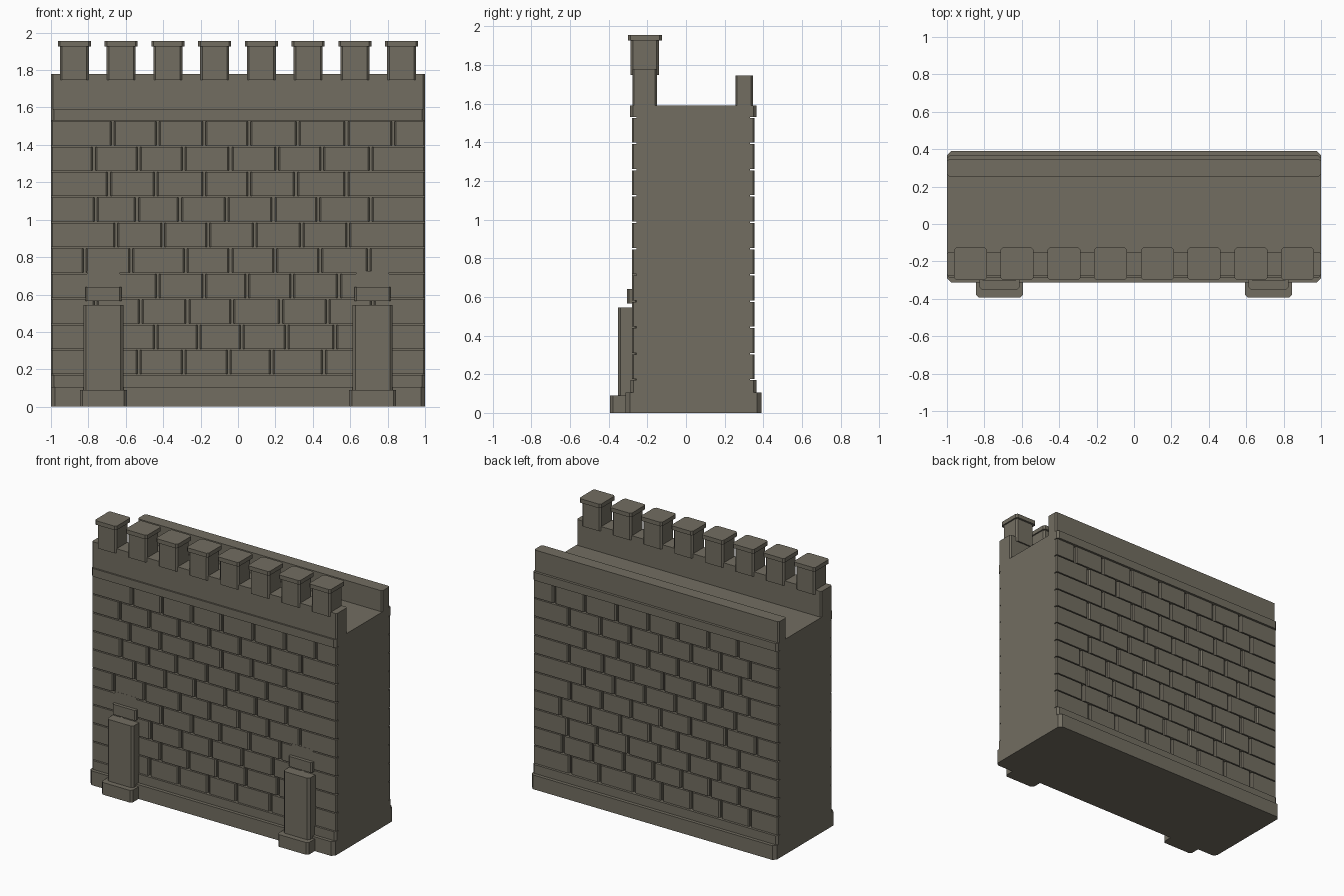
import bpy
import bmesh
from mathutils import Matrix, Vector

cube = bpy.data.objects.get("Cube")
if cube:
    bpy.data.objects.remove(cube, do_unlink=True)

stone = bpy.data.materials.new("grey brown stone")
stone.use_nodes = True
stone_colour = (0.17, 0.155, 0.12, 1)
stone.diffuse_color = stone_colour
bsdf = stone.node_tree.nodes["Principled BSDF"]
bsdf.inputs["Base Color"].default_value = stone_colour
bsdf.inputs["Roughness"].default_value = 0.9


def add_box(bm, x, y, z, chamfer=0):
    """Add a box spanning the given (low, high) ranges, with chamfered upright edges."""
    low, high = Vector((x[0], y[0], z[0])), Vector((x[1], y[1], z[1]))
    matrix = Matrix.Translation((low + high) / 2) @ Matrix.Diagonal((*(high - low), 1))
    verts = bmesh.ops.create_cube(bm, size=1, matrix=matrix)["verts"]
    if chamfer:
        edges = {e for v in verts for e in v.link_edges}
        upright = [e for e in edges
                   if abs(e.verts[0].co.z - e.verts[1].co.z) > 0.5 * (z[1] - z[0])]
        bmesh.ops.bevel(bm, geom=upright, offset=chamfer, segments=1, affect='EDGES')


def make_part(name, boxes):
    """Make one object out of a list of boxes."""
    bm = bmesh.new()
    for box in boxes:
        add_box(bm, *box)
    mesh = bpy.data.meshes.new(name)
    bm.to_mesh(mesh)
    bm.free()
    mesh.materials.append(stone)
    obj = bpy.data.objects.new(name, mesh)
    bpy.context.collection.objects.link(obj)
    return obj


FULL = (-1, 1)

# Wall body, stepped plinth and top band
make_part("wall_core", [(FULL, (-0.255, 0.33), (0, 1.58))])
make_part("plinth", [(FULL, (-0.312, 0.39), (0, 0.105), 0.022)])
make_part("plinth_step", [(FULL, (-0.287, 0.365), (0.1, 0.17), 0.015)])
make_part("top_band", [(FULL, (-0.29, 0.365), (1.53, 1.59), 0.015)])

# Parapets on both sides of the walkway
make_part("front_parapet", [(FULL, (-0.278, -0.15), (1.585, 1.78), 0.01)])
make_part("back_parapet", [(FULL, (0.255, 0.346), (1.585, 1.745), 0.01)])

# Brick courses, bottom to top: upright joint positions in hundredths
courses = [
    (-77, -53, -29, -5, 18, 46, 70),
    (-68, -44, -21, 2, 26, 52, 76),
    (-76, -52, -27, -3, 23, 48, 72),
    (-68, -43, -18, 5, 29, 54, 78),
    (-82, -57, -28, -4, 20, 44, 70),
    (-65, -40, -16, 9, 34, 59),
    (-76, -54, -31, -6, 19, 43, 71),
    (-69, -44, -18, 6, 31, 58),
    (-77, -53, -29, -4, 21, 45, 71),
    (-67, -43, -18, 6, 32, 58, 83),
]
course_height = 0.136
joint, bed = 0.007, 0.004
for side, depth in (("front", (-0.279, -0.24)), ("back", (0.31, 0.354))):
    bricks = []
    for row, joints in enumerate(courses):
        bottom = 0.17 + row * course_height
        z = (bottom + bed, bottom + course_height - bed)
        ends = [-1 - joint] + [j / 100 for j in joints] + [1 + joint]
        for left, right in zip(ends, ends[1:]):
            bricks.append(((left + joint, right - joint), depth, z, 0.008))
    make_part(side + "_bricks", bricks)

# Battlements with flat caps
for i in range(8):
    x = (i - 3.5) / 4
    make_part(f"merlon_{i + 1}", [
        ((x - 0.078, x + 0.078), (-0.287, -0.14), (1.747, 1.928), 0.012)])
    make_part(f"merlon_cap_{i + 1}", [
        ((x - 0.088, x + 0.088), (-0.3, -0.125), (1.925, 1.955), 0.012)])

# Stepped buttresses on the front
for side, x in (("right", -0.72), ("left", 0.72)):
    def centred(half):
        return (x - half, x + half)
    make_part(side + "_buttress_base", [(centred(0.126), (-0.393, -0.25), (0, 0.09), 0.015)])
    make_part(side + "_buttress_shaft", [(centred(0.107), (-0.353, -0.25), (0.08, 0.545), 0.015)])
    make_part(side + "_buttress_ledge", [(centred(0.096), (-0.305, -0.25), (0.565, 0.64), 0.01)])
    make_part(side + "_buttress_panel", [(centred(0.088), (-0.28, -0.25), (0.63, 0.725))])
